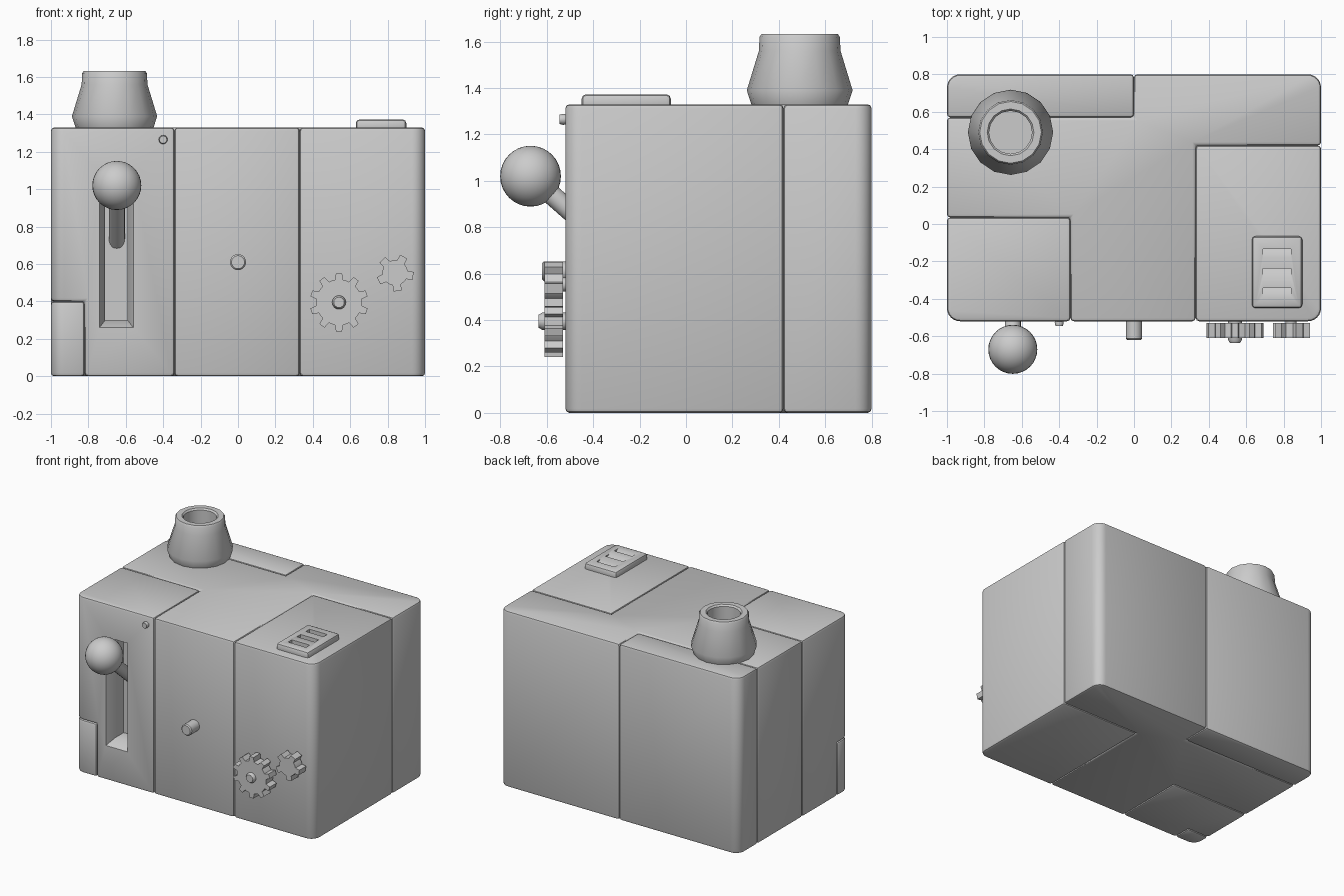
import bpy, bmesh
from math import sin, cos, pi, radians
from mathutils import Vector, Matrix

if "Cube" in bpy.data.objects:
    bpy.data.objects.remove(bpy.data.objects["Cube"])


def loft(name, rings, mat=Matrix()):
    """Closed solid through rings of equal point count."""
    bm = bmesh.new()
    loops = [[bm.verts.new(mat @ Vector(p)) for p in r] for r in rings]
    n = len(loops[0])
    for a, b in zip(loops, loops[1:]):
        for i in range(n):
            j = (i + 1) % n
            bm.faces.new((a[i], a[j], b[j], b[i]))
    bm.faces.new(loops[0][::-1])
    bm.faces.new(loops[-1])
    bmesh.ops.recalc_face_normals(bm, faces=bm.faces)
    me = bpy.data.meshes.new(name)
    bm.to_mesh(me)
    bm.free()
    ob = bpy.data.objects.new(name, me)
    bpy.context.collection.objects.link(ob)
    return ob


def activate(ob):
    bpy.ops.object.select_all(action='DESELECT')
    ob.select_set(True)
    bpy.context.view_layer.objects.active = ob


def smooth(ob, angle=35):
    activate(ob)
    bpy.ops.object.shade_smooth_by_angle(angle=radians(angle))
    return ob


def bevel(ob, width, segs=2, limit=35):
    activate(ob)
    m = ob.modifiers.new("bevel", 'BEVEL')
    m.width, m.segments, m.angle_limit = width, segs, radians(limit)
    m.limit_method = 'ANGLE'
    bpy.ops.object.modifier_apply(modifier=m.name)
    return ob


def cut(ob, cutter):
    activate(ob)
    m = ob.modifiers.new("cut", 'BOOLEAN')
    m.operation, m.solver, m.object = 'DIFFERENCE', 'EXACT', cutter
    bpy.ops.object.modifier_apply(modifier=m.name)
    bpy.data.objects.remove(cutter)
    return ob


def prism(name, pts, z0, z1, mat=Matrix()):
    return loft(name, [[(x, y, z) for x, y in pts] for z in (z0, z1)], mat)


def rect(x0, x1, y0, y1):
    return [(x0, y0), (x1, y0), (x1, y1), (x0, y1)]


def lathe(name, profile, origin, axis=(0, 0, 1), n=20):
    mat = Matrix.Translation(origin) @ Vector(axis).to_track_quat('Z', 'Y').to_matrix().to_4x4()
    rings = [[(r * cos(2 * pi * i / n), r * sin(2 * pi * i / n), h) for i in range(n)]
             for r, h in profile]
    return smooth(loft(name, rings, mat))


L, R, F, B, TOP = -1.0, 1.0, -0.52, 0.80, 1.33


def rounded(pts, r=0.07, n=6):
    """Round only the corners lying on the outer corners of the body."""
    out = []
    for x, y in pts:
        if abs(x) == 1.0 and y in (F, B):
            sx, sy = (1 if x > 0 else -1), (1 if y > 0 else -1)
            arc = [(x - sx * r + sx * r * cos(t), y - sy * r + sy * r * sin(t))
                   for t in (pi / 2 * i / n for i in range(n + 1))]
            out += arc if sx * sy > 0 else arc[::-1]
        else:
            out.append((x, y))
    return out


# body blocks, separated by bevelled seams
core = [(L, 0.035), (-0.34, 0.035), (-0.34, F), (0.33, F), (0.33, 0.42), (R, 0.42),
        (R, B), (0, B), (0, 0.57), (L, 0.57)]
for name, pts in (("core_block", core),
                  ("back_left_block", rect(L, 0, 0.57, B)),
                  ("front_right_block", rect(0.33, R, F, 0.42))):
    smooth(bevel(prism(name, rounded(pts), 0, TOP), 0.018))

# front left block with a notch for the foot block and a lever slot
lever_block = prism("lever_block", rounded(rect(L, -0.34, F, 0.035)), 0, TOP)
cut(lever_block, prism("notch", rect(-1.2, -0.82, -0.7, -0.38), -0.2, 0.40))
bevel(lever_block, 0.018)
slot = [[(x, y, z) for x, z in rect(*b)] for y, b in (
    (-0.60, (-0.74, -0.56, 0.26, 1.08)), (F, (-0.74, -0.56, 0.26, 1.08)),
    (-0.45, (-0.71, -0.59, 0.30, 1.04)), (-0.35, (-0.71, -0.59, 0.30, 1.04)))]
smooth(cut(lever_block, loft("slot", slot)))
smooth(bevel(prism("corner_foot_block", rounded(rect(L, -0.82, F, -0.38)), 0, 0.40), 0.018))

# lever with ball grip
ball = (-0.648, -0.67, 1.02)
lathe("lever_stem", [(0.043, 0), (0.043, 0.46)], ball, (0, 0.75, -0.66))
bpy.ops.mesh.primitive_uv_sphere_add(segments=32, ring_count=16, radius=0.131, location=ball)
bpy.context.object.name = "lever_ball"
bpy.ops.object.shade_smooth()

# chimney
lathe("chimney", [(0.205, 1.32), (0.21, 1.335), (0.228, 1.39), (0.176, 1.56), (0.173, 1.62),
                  (0.165, 1.632), (0.125, 1.632), (0.115, 1.62), (0.115, 1.45)],
      (-0.66, 0.49, 0), n=16)

# front knob and small stud
front = (0, -1, 0)
lathe("front_knob", [(0.043, -0.02), (0.043, 0.092), (0.035, 0.10)], (0, F, 0.61), front)
lathe("small_stud", [(0.016, -0.02), (0.024, 0.008), (0.02, 0.026)], (-0.40, F, 1.265), front, 12)


def gear(name, x, z, r_root, r_tip, teeth, start, y0, y1):
    pts = []
    step = 2 * pi / teeth
    for i in range(teeth):
        a = radians(start) + i * step
        for r, f in ((r_root, -0.5), (r_root, -0.27), (r_tip, -0.17),
                     (r_tip, 0.17), (r_root, 0.27)):
            pts.append((x + r * cos(a + f * step), z + r * sin(a + f * step)))
    smooth(prism(name, pts, y0, y1, Matrix.Rotation(pi / 2, 4, 'X')), 30)


# gears on the front
gear("large_gear", 0.54, 0.395, 0.122, 0.156, 10, 90, 0.53, 0.61)
gear("small_gear", 0.84, 0.553, 0.068, 0.10, 5, 62, 0.53, 0.61)
lathe("large_gear_hub", [(0.037, -0.01), (0.037, 0.10), (0.028, 0.115)],
      (0.54, F, 0.395), front, 16)
lathe("small_gear_axle", [(0.03, -0.01), (0.03, 0.05)], (0.84, F, 0.553), front, 16)

# vent pad with three slanted louvres
pad = bevel(prism("vent_pad", rect(0.63, 0.90, -0.45, -0.065), 1.30, 1.373), 0.02)
for y in (-0.155, -0.26, -0.365):
    wedge = [[(x, y + 0.022, 1.40), (x, y - 0.022, 1.40), (x, y - 0.022, 1.373),
              (x, y + 0.022, 1.345)] for x in (0.69, 0.84)]
    cut(pad, loft("louvre_cut", wedge))
smooth(pad)
